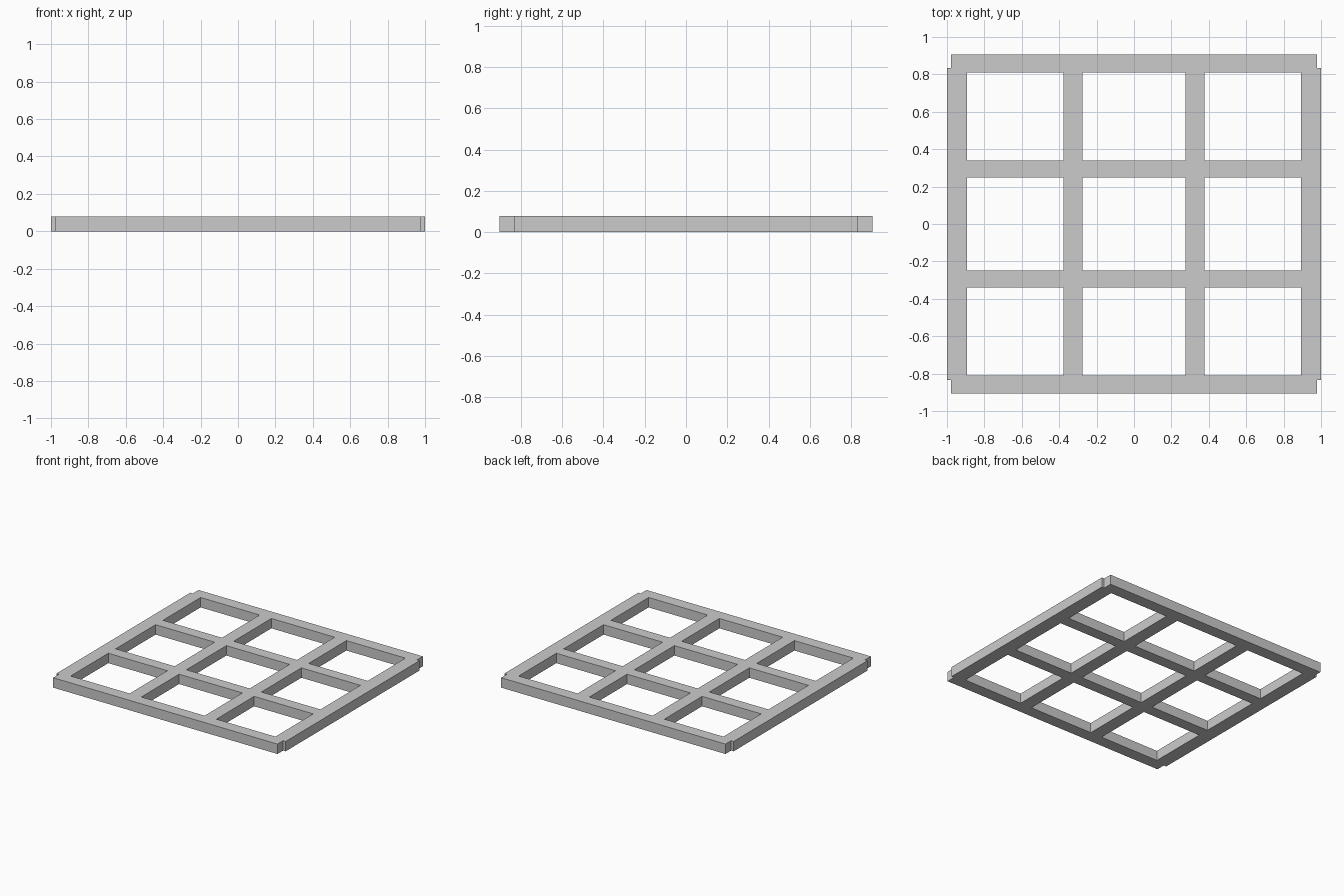
import bpy, bmesh

if "Cube" in bpy.data.objects:
    bpy.data.objects.remove(bpy.data.objects["Cube"])

HEIGHT = 0.078

# Slats as plan rectangles: x0, x1, y0, y1
bars = []
for s in (-1, 1):
    def span(a, b):
        return tuple(sorted((s * a, s * b)))
    bars.append((*span(0.893, 1.0), -0.834, 0.834))      # side rails
    bars.append((*span(0.276, 0.378), -0.85, 0.85))      # inner uprights
    bars.append((-0.978, 0.978, *span(0.81, 0.905)))     # front and back rails
    bars.append((-0.95, 0.95, *span(0.249, 0.34)))       # inner crossbars

# Merge the slats into one plan: keep each grid cell covered by a slat
xs = sorted({v for b in bars for v in b[:2]})
ys = sorted({v for b in bars for v in b[2:]})
bm = bmesh.new()
verts = {}


def vert(x, y):
    if (x, y) not in verts:
        verts[x, y] = bm.verts.new((x, y, 0))
    return verts[x, y]


for xa, xb in zip(xs, xs[1:]):
    for ya, yb in zip(ys, ys[1:]):
        cx, cy = (xa + xb) / 2, (ya + yb) / 2
        if any(b[0] < cx < b[1] and b[2] < cy < b[3] for b in bars):
            bm.faces.new([vert(xa, ya), vert(xb, ya), vert(xb, yb), vert(xa, yb)])

mesh = bpy.data.meshes.new("lattice_panel")
bm.to_mesh(mesh)
bm.free()
panel = bpy.data.objects.new("lattice_panel", mesh)
bpy.context.collection.objects.link(panel)

# Thicken the plan upwards from the ground
thick = panel.modifiers.new("thickness", 'SOLIDIFY')
thick.thickness = HEIGHT
thick.offset = 1
